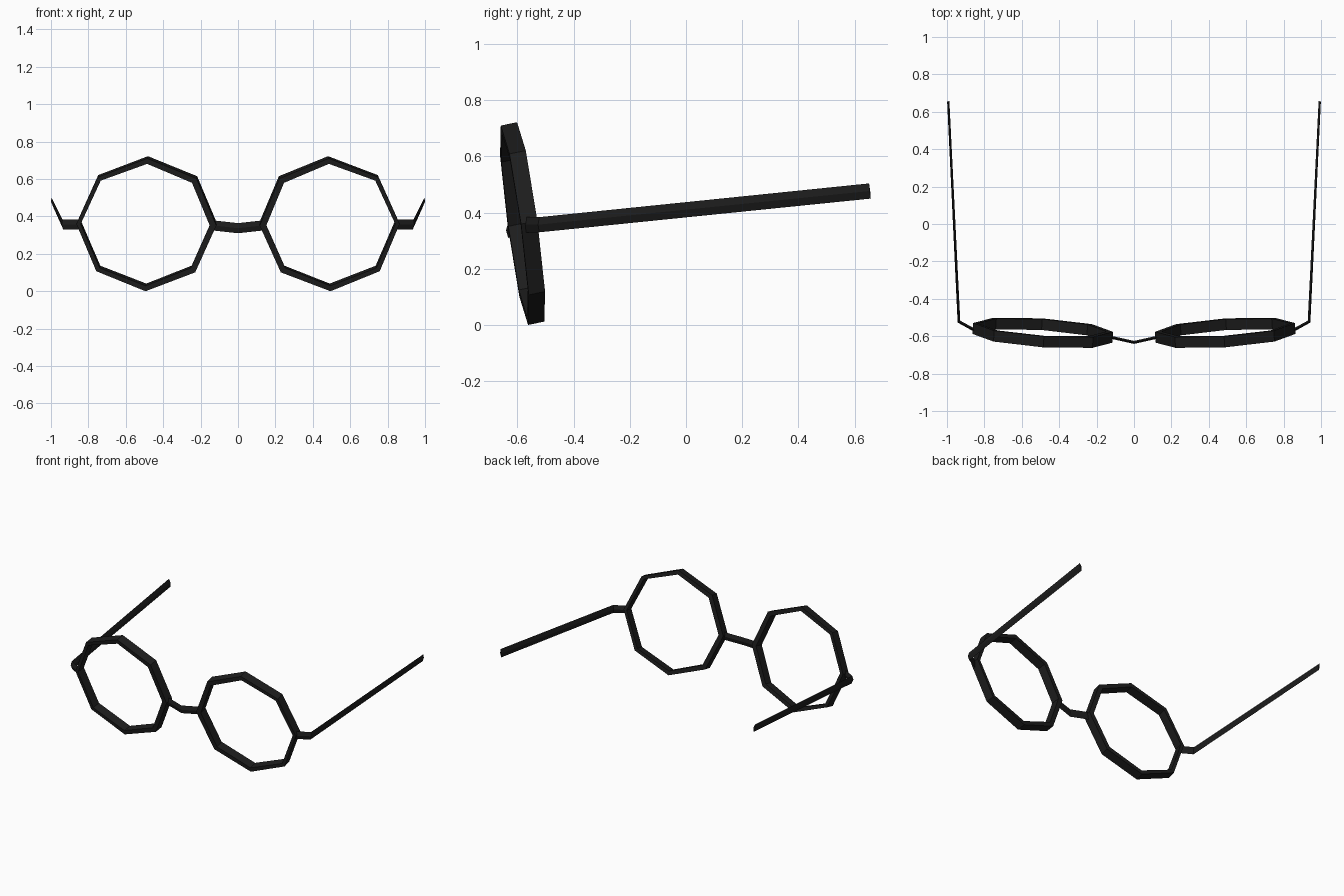
import bpy, bmesh, math
from mathutils import Vector as V

if "Cube" in bpy.data.objects:
    bpy.data.objects.remove(bpy.data.objects["Cube"])

black = bpy.data.materials.new("black frame")
black.diffuse_color = (0.012, 0.012, 0.012, 1)
black.use_nodes = True
black.node_tree.nodes["Principled BSDF"].inputs["Base Color"].default_value = black.diffuse_color


def sweep(name, sections, closed=False, mirror=False):
    """Skin a list of four-corner sections into one flat-shaded bar."""
    bm = bmesh.new()
    rings = [[bm.verts.new(p) for p in s] for s in sections]
    n = len(rings)
    for i in range(n if closed else n - 1):
        a, b = rings[i], rings[(i + 1) % n]
        for k in range(4):
            m = (k + 1) % 4
            bm.faces.new((a[k], a[m], b[m], b[k]))
    if not closed:
        bm.faces.new(rings[0])
        bm.faces.new(rings[-1])
    bmesh.ops.recalc_face_normals(bm, faces=bm.faces)
    me = bpy.data.meshes.new(name)
    bm.to_mesh(me)
    bm.free()
    me.materials.append(black)
    ob = bpy.data.objects.new(name, me)
    bpy.context.collection.objects.link(ob)
    if mirror:
        ob.modifiers.new("mirror", 'MIRROR')
    return ob


def diamond(centre, up, side):
    c, u, s = V(centre), V(up), V(side)
    return [c + u, c + s, c - u, c - s]


# Octagonal rims: tilted and slightly wrapped bands, thicker at the nose
CX, CZ = 0.488, 0.361
half_depth = V((-0.002, 0.029, 0.006))


def rim_point(angle, inset):
    x = CX + (0.374 - inset) * math.cos(angle)
    z = CZ + (0.355 - inset) * math.sin(angle)
    y = -0.582 + 0.065 * (x - CX) - 0.136 * (z - CZ)
    return V((x, y, z))


rim = []
for i in range(8):
    a = math.radians(45 * i + 0.7)
    thick = 0.029 - 0.006 * math.cos(a)
    outer, inner = rim_point(a, 0), rim_point(a, thick)
    rim.append([outer - half_depth, outer + half_depth,
                inner + half_depth, inner - half_depth])
sweep("rims", rim, closed=True, mirror=True)

# Nose bridge, dipping forward and down in the middle
up, side = (0, 0, 0.027), (0, 0.008, 0)
sweep("bridge", [diamond((-0.135, -0.603, 0.352), up, side),
                 diamond((0, -0.633, 0.337), up, side),
                 diamond((0.135, -0.603, 0.352), up, side)])

# Hinge stubs and straight temple arms, rising and splaying to the back
sweep("temple_arms", [
    diamond((0.845, -0.572, 0.357), (0, 0, 0.027), (-0.004, 0.007, 0)),
    diamond((0.936, -0.522, 0.357), (0.002, 0, 0.027), (-0.007, 0.005, 0)),
    diamond((0.993, 0.655, 0.477), (0.005, -0.003, 0.027), (-0.006, 0.001, 0)),
], mirror=True)
